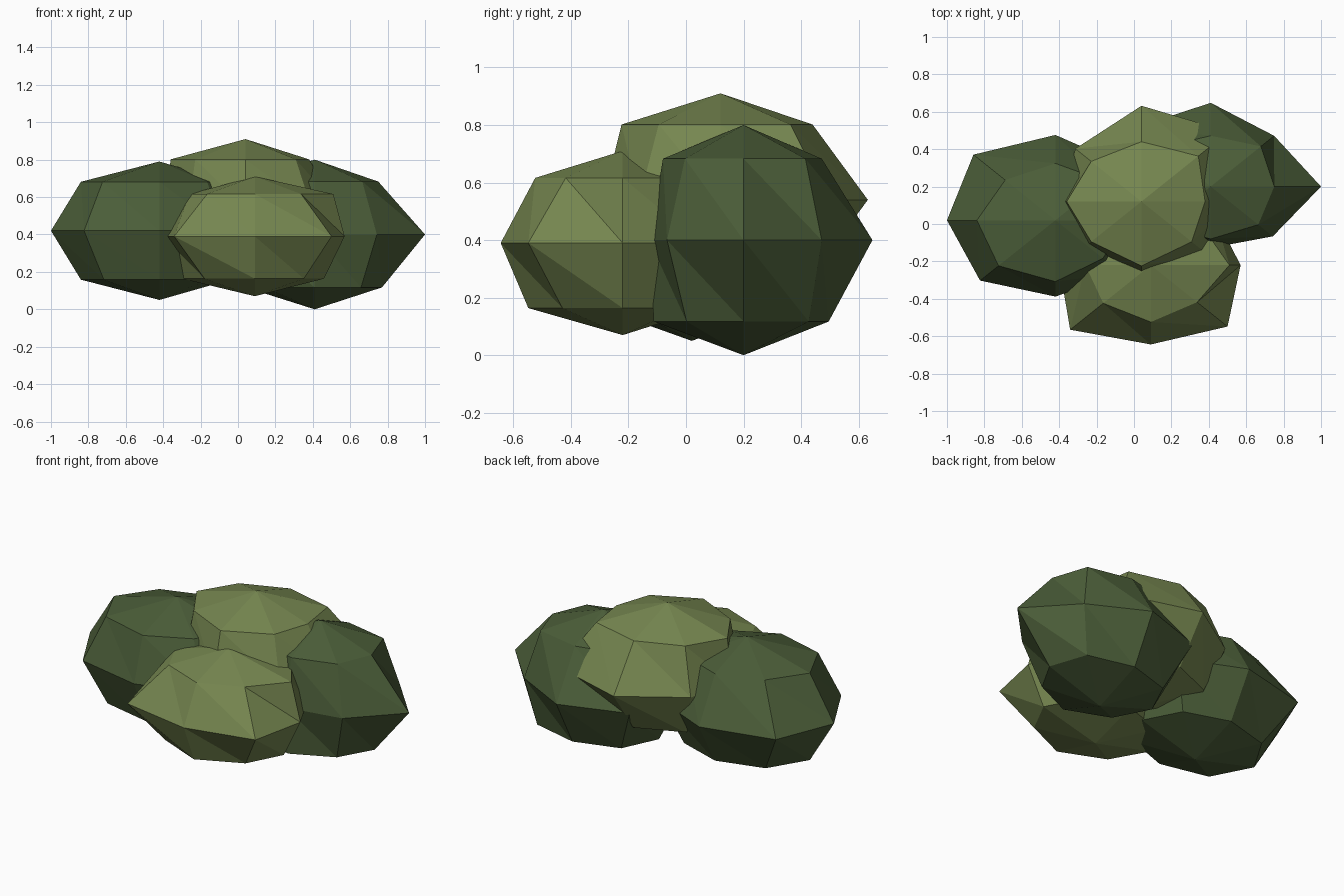
import bpy
import bmesh
from math import cos, sin, pi

default_cube = bpy.data.objects.get("Cube")
if default_cube:
    bpy.data.objects.remove(default_cube, do_unlink=True)

SIDES = 8
DEPTH_RATIO = 0.8          # every clump is squashed front to back
RING_HEIGHT = sin(pi / 4)  # upper and lower rings sit at 45 degrees


def make_material(name, color):
    material = bpy.data.materials.new(name)
    material.use_nodes = True
    material.diffuse_color = color
    material.node_tree.nodes["Principled BSDF"].inputs["Base Color"].default_value = color
    return material


def make_clump(name, material, center, half_height, upper, middle, lower):
    """Faceted leaf clump: two poles and three rings of uneven radius.
    Radii are in hundredths, counter-clockwise starting at +x."""
    cx, cy, cz = center
    bm = bmesh.new()
    top = bm.verts.new((cx, cy, cz + half_height))
    bottom = bm.verts.new((cx, cy, cz - half_height))

    rings = []
    for level, radii in ((RING_HEIGHT, upper), (0, middle), (-RING_HEIGHT, lower)):
        ring = []
        for i, radius in enumerate(radii):
            angle = 2 * pi * i / SIDES
            r = radius / 100
            ring.append(bm.verts.new((cx + r * cos(angle),
                                      cy + r * sin(angle) * DEPTH_RATIO,
                                      cz + level * half_height)))
        rings.append(ring)

    for i in range(SIDES):
        j = (i + 1) % SIDES
        # Caps at both poles
        bm.faces.new((top, rings[0][i], rings[0][j]))
        bm.faces.new((bottom, rings[-1][j], rings[-1][i]))
        # Two triangles per side between neighbouring rings
        for above, below in zip(rings, rings[1:]):
            bm.faces.new((above[i], below[i], below[j]))
            bm.faces.new((above[i], below[j], above[j]))

    bmesh.ops.recalc_face_normals(bm, faces=bm.faces)
    mesh = bpy.data.meshes.new(name)
    bm.to_mesh(mesh)
    bm.free()
    mesh.materials.append(material)
    clump = bpy.data.objects.new(name, mesh)
    bpy.context.collection.objects.link(clump)
    return clump


dark_leaf = make_material("dark_leaf_green", (0.07, 0.11, 0.04, 1))
light_leaf = make_material("light_olive_green", (0.18, 0.24, 0.08, 1))

# Dark clumps at the two ends
make_clump("right_clump", dark_leaf, (-0.42, 0.02, 0.42), 0.37,
           upper=(37, 37, 38, 38, 42, 43, 41, 36),
           middle=(52, 52, 57, 62, 58, 57, 51, 50),
           lower=(38, 38, 38, 40, 42, 42, 38, 37))
make_clump("left_clump", dark_leaf, (0.41, 0.2, 0.4), 0.4,
           upper=(34, 38, 34, 37, 37, 37, 35, 36),
           middle=(59, 48, 56, 56, 52, 50, 41, 47),
           lower=(36, 40, 37, 38, 37, 37, 39, 35))

# Light clumps on top and in front
make_clump("top_clump", light_leaf, (0.04, 0.12, 0.54), 0.37,
           upper=(34, 43, 40, 38, 40, 38, 43, 38),
           middle=(50, 66, 64, 50, 43, 43, 51, 50),
           lower=(37, 38, 40, 37, 37, 37, 37, 37))
make_clump("front_clump", light_leaf, (0.09, -0.22, 0.39), 0.32,
           upper=(42, 38, 37, 37, 35, 36, 38, 35),
           middle=(48, 48, 50, 50, 49, 61, 53, 58),
           lower=(37, 37, 37, 37, 39, 38, 41, 37))
